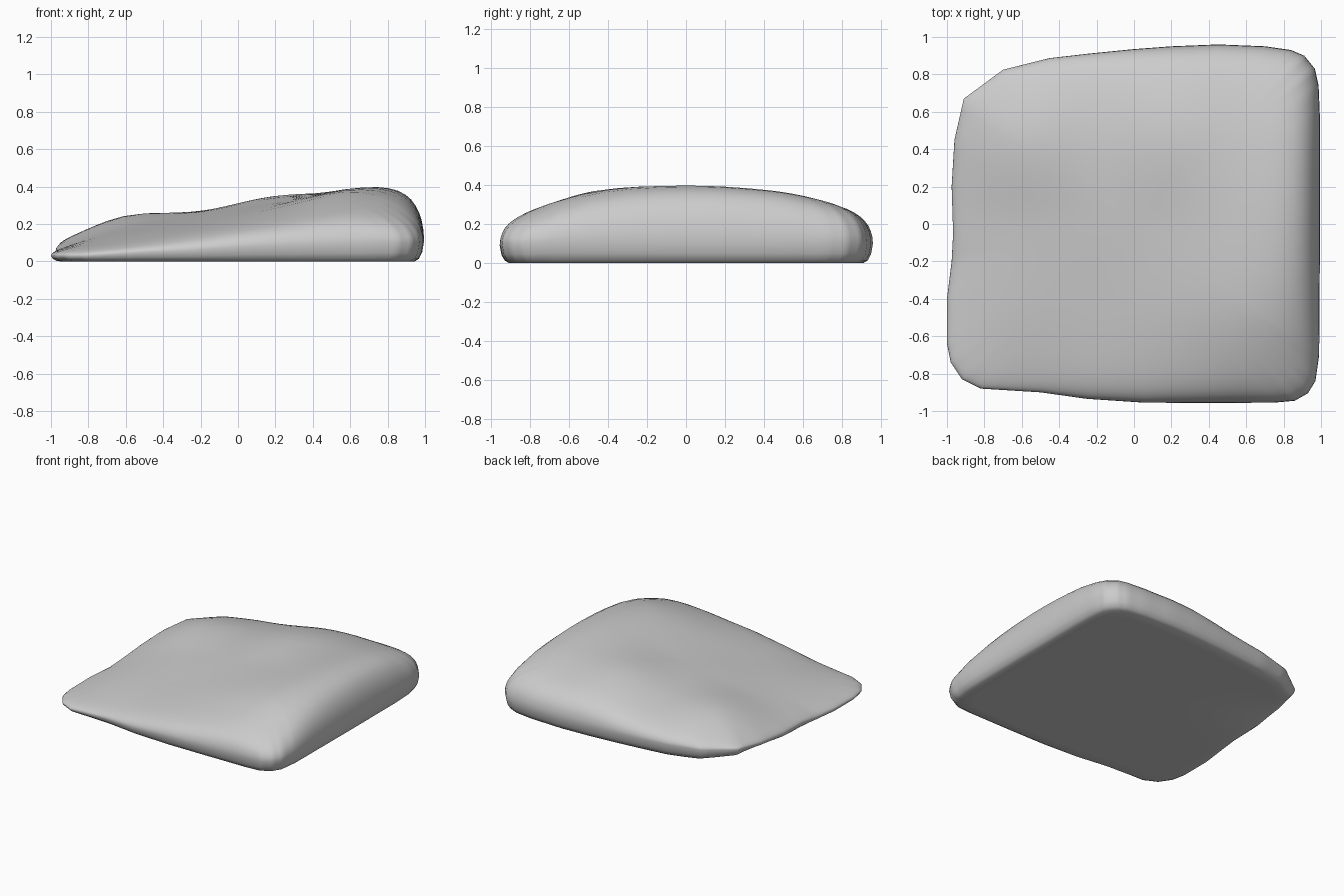
import bpy, bmesh, math
from mathutils import Vector

if "Cube" in bpy.data.objects:
    bpy.data.objects.remove(bpy.data.objects["Cube"])

# Widest outline of the slab: x, y and the height of the widest line
OUTLINE = [(.995, 0, .11), (.995, .55, .11), (.987, .74, .11), (.967, .83, .11),
           (.91, .9, .11), (.84, .93, .1), (.7, .95, .1), (.45, .96, .1), (.2, .95, .1),
           (0, .935, .1), (-.25, .91, .1), (-.45, .887, .1),
           (-.7, .825, .1), (-.91, .67, .1), (-.96, .45, .08), (-.975, .2, .06),
           (-.967, -.05, .05), (-.975, -.2, .03), (-1, -.4, .03), (-1, -.64, .03),
           (-.98, -.74, .03), (-.92, -.83, .03), (-.82, -.88, .03), (-.5, -.9, .05),
           (-.25, -.935, .06), (.05, -.955, .08), (.4, -.957, .09), (.75, -.955, .1),
           (.86, -.945, .1), (.93, -.905, .1), (.97, -.84, .1), (.99, -.7, .11)]

# Sloping, gently bumpy top: heights by row (front to back) and column (left to right)
TOP = [(.07, .10, .16, .22, .265, .24),
       (.08, .15, .205, .285, .37, .37),
       (.10, .19, .25, .315, .39, .42),
       (.13, .245, .27, .35, .365, .40),
       (.12, .175, .22, .285, .295, .31)]


def spline(a, b, c, d, t):
    return b + (c - a) * (t * .5) + (a * 2 - b * 5 + c * 4 - d) * (t * t * .5) \
        + (b * 3 - a - c * 3 + d) * (t ** 3 * .5)


def sample(values, f):
    n = len(values) - 1
    f = min(max(f, 0), n)
    i = min(int(f), n - 1)
    return spline(values[max(i - 1, 0)], values[i], values[i + 1],
                  values[min(i + 2, n)], f - i)


def top_height(x, y):
    return sample([sample(row, (x + 1) / .4) for row in TOP], (y + .9) / .45)


def under_lift(x, y):
    # Worn-away underside near the back left edge
    return .05 * math.exp(-((x + 1) ** 2 + (y - .5) ** 2) / .11)


# Straight runs between outline points keep the chipped back left corner crisp
pts = [Vector(p) for p in OUTLINE]
n = len(pts)
rim = [pts[i].lerp(pts[(i + 1) % n], k / 4) for i in range(n) for k in range(4)]

bm = bmesh.new()
rings = []

# Underside and lower rounded edge
for s, lift in ((.2, 0), (.4, 0), (.6, 0), (.75, 0), (.87, 0), (.95, 0),
                (.972, .13), (.99, .45)):
    rings.append([bm.verts.new((p.x * s, p.y * s,
                                p.z * lift + under_lift(p.x * s, p.y * s) * (1 - lift)))
                  for p in rim])

# Upper rounded edge and top
for s in (1, .997, .988, .975, .955, .93, .9, .86, .81, .75, .67, .58, .48, .37, .25, .12):
    k = math.sqrt(1 - s ** 10)
    ring = []
    for p in rim:
        x, y = p.x * s, p.y * s
        ring.append(bm.verts.new((x, y, p.z + (top_height(x, y) - p.z) * k)))
    rings.append(ring)

m = len(rim)
for lo, hi in zip(rings, rings[1:]):
    for i in range(m):
        j = (i + 1) % m
        bm.faces.new((lo[i], lo[j], hi[j], hi[i]))

# Close the centre of the top and underside
for ring, z in ((rings[0], 0), (rings[-1], top_height(0, 0))):
    c = bm.verts.new((0, 0, z))
    for i in range(m):
        bm.faces.new((ring[i], ring[(i + 1) % m], c))

bmesh.ops.recalc_face_normals(bm, faces=bm.faces)
for f in bm.faces:
    f.smooth = True
mesh = bpy.data.meshes.new("stone_slab")
bm.to_mesh(mesh)
bm.free()
slab = bpy.data.objects.new("stone_slab", mesh)
bpy.context.collection.objects.link(slab)
